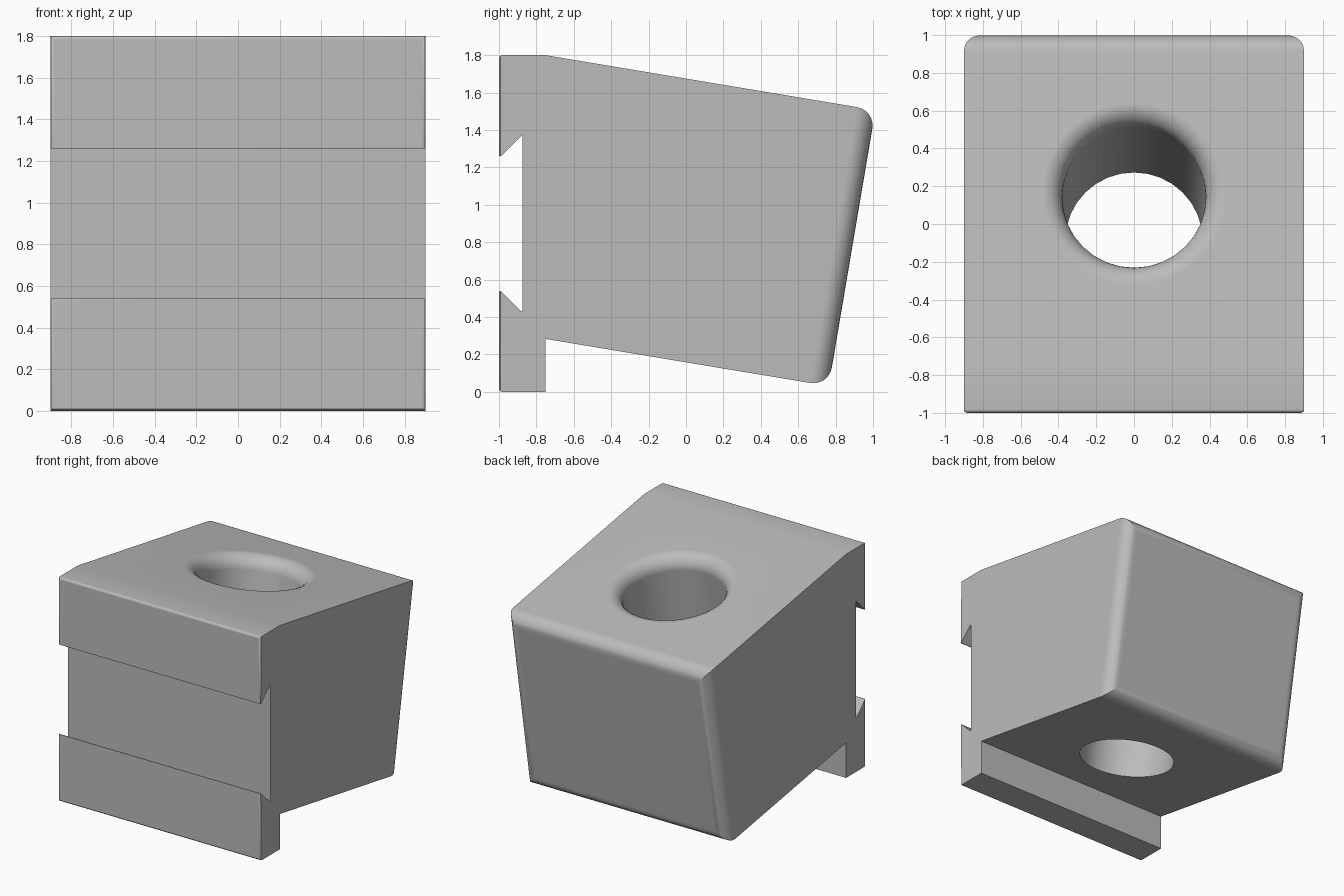
import bpy, bmesh, math
from mathutils import Vector, Matrix

if "Cube" in bpy.data.objects:
    bpy.data.objects.remove(bpy.data.objects["Cube"])

TILT = math.atan(1 / 6)      # slope of the block's top and bottom
HALF_WIDTH = 0.9

grey = bpy.data.materials.new("plain grey")
grey.use_nodes = True
grey.diffuse_color = (0.5, 0.5, 0.5, 1)
grey.node_tree.nodes["Principled BSDF"].inputs["Base Color"].default_value = (0.5, 0.5, 0.5, 1)


def add_object(name, bm):
    bmesh.ops.recalc_face_normals(bm, faces=bm.faces)
    mesh = bpy.data.meshes.new(name)
    bm.to_mesh(mesh)
    bm.free()
    mesh.materials.append(grey)
    obj = bpy.data.objects.new(name, mesh)
    bpy.context.collection.objects.link(obj)
    return obj


def round_edges(bm, edges, radius, segments):
    bmesh.ops.bevel(bm, geom=edges, offset=radius, segments=segments,
                    profile=0.5, affect='EDGES', clamp_overlap=True)


# Block: side profile with dovetail slot and lower lip, extruded across x
profile = [(-1, 0), (-0.75, 0), (-0.75, 0.283), (0.763, 0.031), (1.013, 1.506),
           (-0.75, 1.8), (-1, 1.8), (-1, 1.25), (-0.875, 1.375),
           (-0.875, 0.425), (-1, 0.55)]
bm = bmesh.new()
side = bm.faces.new([bm.verts.new((-HALF_WIDTH, y, z)) for y, z in profile])
extruded = bmesh.ops.extrude_face_region(bm, geom=[side])["geom"]
bmesh.ops.translate(bm, vec=(2 * HALF_WIDTH, 0, 0),
                    verts=[v for v in extruded if isinstance(v, bmesh.types.BMVert)])
bmesh.ops.recalc_face_normals(bm, faces=bm.faces)

# Wide rounding around the back face
round_edges(bm, [e for e in bm.edges if all(v.co.y > 0.7 for v in e.verts)], 0.1, 6)

# Fine rounding around the front pads and in the slot corners
round_edges(bm, [e for e in bm.edges if all(v.co.y < -0.99 for v in e.verts)], 0.018, 3)
round_edges(bm, [e for e in bm.edges
                 if all(abs(v.co.y + 0.875) < 0.001 for v in e.verts)
                 and abs(e.verts[0].co.x - e.verts[1].co.x) > 1], 0.012, 3)
block = add_object("clamp_block", bm)

# Hole cutter: lathed shaft with a flared, rounded mouth
FLARE = 0.11
outline = [(0, -1.8), (0.36, -1.8), (0.38, -FLARE)]
for i in range(1, 9):
    a = math.radians(90) * i / 8
    outline.append((0.38 + FLARE * (1 - math.cos(a)), -FLARE + FLARE * math.sin(a)))
outline += [(0.38 + FLARE, 0.2), (0, 0.2)]
bm = bmesh.new()
points = [bm.verts.new((r, 0, h)) for r, h in outline]
edges = [bm.edges.new(pair) for pair in zip(points, points[1:])]
bmesh.ops.spin(bm, geom=points + edges, cent=(0, 0, 0), axis=(0, 0, 1),
               angle=2 * math.pi, steps=32)
bmesh.ops.remove_doubles(bm, verts=bm.verts, dist=0.0005)
mouth_y = 0.16
mouth = Vector((0, mouth_y, 1.8 - (mouth_y + 0.75) / 6))
bm.transform(Matrix.Translation(mouth) @ Matrix.Rotation(-TILT, 4, 'X'))
cutter = add_object("hole_cutter", bm)
cutter.hide_render = True

# Cut the hole, then shade
bpy.context.view_layer.objects.active = block
block.select_set(True)
cut = block.modifiers.new("hole", 'BOOLEAN')
cut.operation = 'DIFFERENCE'
cut.solver = 'EXACT'
cut.object = cutter
bpy.ops.object.modifier_apply(modifier=cut.name)
bpy.data.objects.remove(cutter)
bpy.ops.object.shade_smooth_by_angle(angle=math.radians(30))
block.modifiers.new("even shading", 'WEIGHTED_NORMAL').keep_sharp = True
